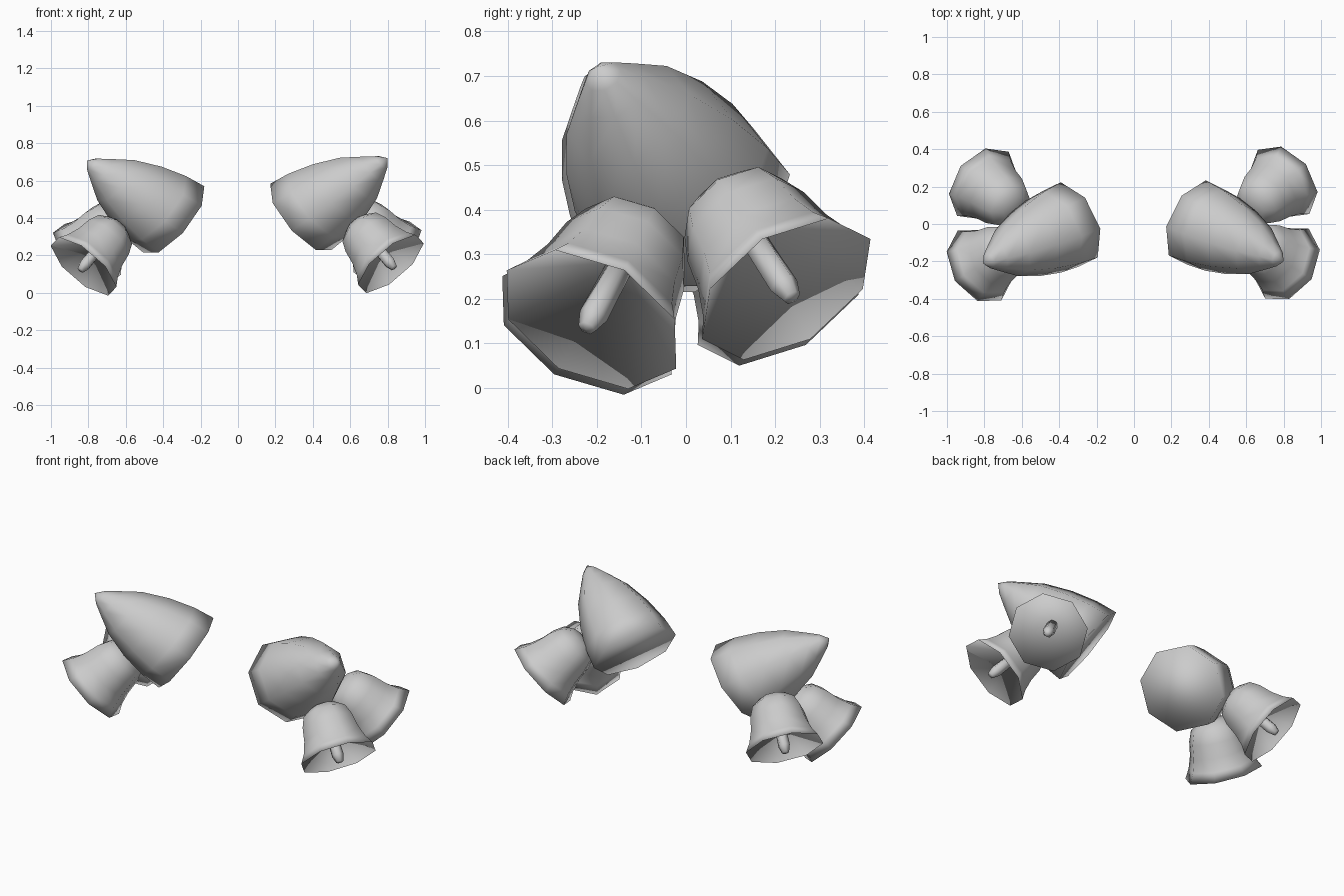
import bpy, bmesh
from math import sin, cos, pi
from mathutils import Vector

if "Cube" in bpy.data.objects:
    bpy.data.objects.remove(bpy.data.objects["Cube"])

SIDES = 8


def lathe(name, base, end, profile, normal=None, phase=0.0, sides=SIDES,
          cap_end=False, side=1):
    """Rings of (distance, radius) from base towards end, each ring facing
    along normal; side=-1 mirrors in x."""
    base, d = Vector(base), (Vector(end) - Vector(base)).normalized()
    n = Vector(normal).normalized() if normal else d
    u = (Vector((0, 0, 1)) - n * n.z).normalized()
    v = n.cross(u)
    shift = Vector((0, 0, 0)) if side > 0 else Vector((-0.008, -0.01, -0.013))

    def place(p):
        return Vector((p.x * side, p.y, p.z)) + shift

    bm = bmesh.new()
    rings = []
    for t, r in profile:
        c = base + d * t
        if r == 0:
            rings.append([bm.verts.new(place(c))])
            continue
        angles = [phase + 2 * pi * i / sides for i in range(sides)]
        rings.append([bm.verts.new(place(c + r * (u * cos(a) + v * sin(a))))
                      for a in angles])
    for a, b in zip(rings, rings[1:]):
        for i in range(sides):
            j = (i + 1) % sides
            if len(a) == 1:
                bm.faces.new((a[0], b[i], b[j]))
            elif len(b) == 1:
                bm.faces.new((a[i], b[0], a[j]))
            else:
                bm.faces.new((a[i], b[i], b[j], a[j]))
    if cap_end:
        bm.faces.new(rings[-1])
    bmesh.ops.recalc_face_normals(bm, faces=bm.faces[:])
    for f in bm.faces:
        f.smooth = True
    mesh = bpy.data.meshes.new(name)
    bm.to_mesh(mesh)
    bm.free()
    obj = bpy.data.objects.new(name, mesh)
    bpy.context.collection.objects.link(obj)
    return obj


BELL_LEN = 0.312
# outer wall down to the rim, then a conical hollow inside
BELL = [(0, 0), (0.01, 0.075), (0.05, 0.128), (0.11, 0.152),
        (0.19, 0.166), (0.26, 0.19), (BELL_LEN, 0.22), (0.13, 0)]
CLAPPER = [(0.12, 0), (0.12, 0.03), (0.30, 0.033), (0.34, 0.02), (0.345, 0)]
BUD = [(0, 0), (0.04, 0.043), (0.1, 0.083), (0.2, 0.147), (0.34, 0.2),
       (0.48, 0.232), (0.598, 0.242)]

# rim centre and opening direction of each bell on the right side
bells = {
    "front_bell": ((0.818, -0.212, 0.154), (0.60, -0.375, -0.705)),
    "back_bell": ((0.80, 0.225, 0.222), (0.56, 0.45, -0.69)),
}

for side, tag in ((1, "right"), (-1, "left")):
    # bells with clappers
    for name, (rim, direction) in bells.items():
        rim = Vector(rim)
        top = rim - Vector(direction).normalized() * BELL_LEN
        lathe(f"{name}_{tag}", top, rim, BELL, side=side)
        lathe(f"{name}_clapper_{tag}", top, rim, CLAPPER, sides=6, side=side)
    # large pointed bud with a flat octagonal end
    lathe(f"bud_{tag}", (0.80, -0.20, 0.72), (0.33, 0.01, 0.402), BUD,
          normal=(-0.71, 0.35, -0.61), phase=pi / 8, cap_end=True, side=side)
